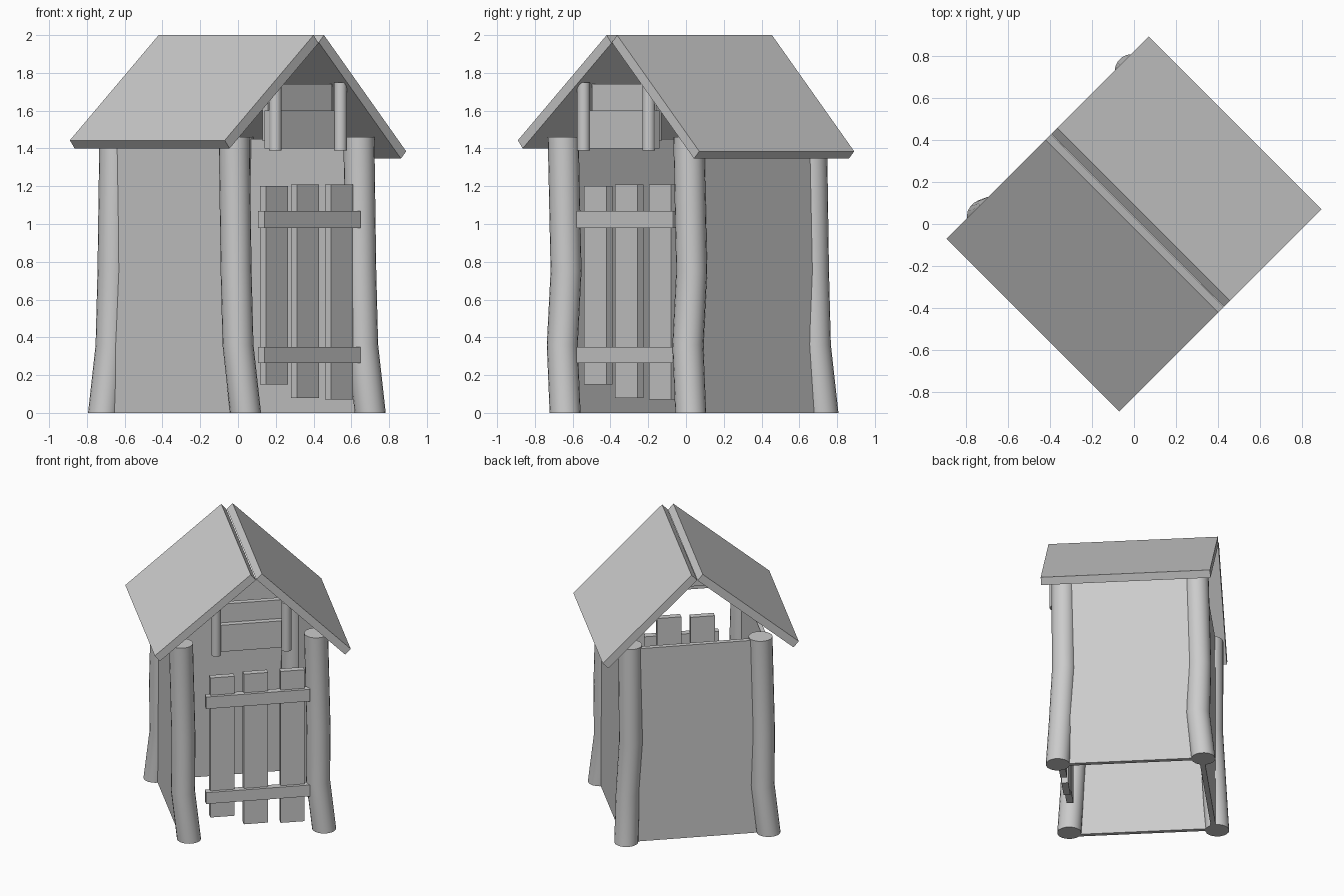
import bpy, bmesh, math
from mathutils import Vector, Matrix

if "Cube" in bpy.data.objects:
    bpy.data.objects.remove(bpy.data.objects["Cube"])

TURN = math.radians(45)          # the hut stands turned 45 degrees


def finish(name, bm, turned=True, smooth=False):
    bmesh.ops.recalc_face_normals(bm, faces=bm.faces)
    mesh = bpy.data.meshes.new(name)
    bm.to_mesh(mesh)
    bm.free()
    ob = bpy.data.objects.new(name, mesh)
    bpy.context.collection.objects.link(ob)
    if turned:
        ob.rotation_euler.z = TURN
    if smooth:
        bpy.ops.object.select_all(action='DESELECT')
        ob.select_set(True)
        bpy.context.view_layer.objects.active = ob
        bpy.ops.object.shade_smooth_by_angle(angle=math.radians(40))
    return ob


def box(name, u, v, z):
    """Box in hut space: u across, v towards the door side, z up."""
    bm = bmesh.new()
    bmesh.ops.create_cube(bm, size=1)
    lo = Vector((u[0], -v[1], z[0]))
    hi = Vector((u[1], -v[0], z[1]))
    for p in bm.verts:
        p.co = Vector((lo[i] + (hi[i] - lo[i]) * (p.co[i] + 0.5) for i in range(3)))
    return finish(name, bm)


def tube(name, rings, turned, sides=20):
    """Log lofted through rings of (x, y, z, radius)."""
    bm = bmesh.new()
    loops = []
    for x, y, z, r in rings:
        loops.append([bm.verts.new((x + r * math.cos(2 * math.pi * i / sides),
                                    y + r * math.sin(2 * math.pi * i / sides), z))
                      for i in range(sides)])
    for a, b in zip(loops, loops[1:]):
        for i in range(sides):
            j = (i + 1) % sides
            bm.faces.new((a[i], a[j], b[j], b[i]))
    bm.faces.new(loops[0][::-1])
    bm.faces.new(loops[-1])
    return finish(name, bm, turned, smooth=True)


def roof_panel(name, eave, ridge, drop, half_len=0.58):
    """Slab with a sloping cross-section, extruded along the ridge."""
    e, r, d = Vector(eave), Vector(ridge), Vector(drop)
    bm = bmesh.new()
    face = bm.faces.new([bm.verts.new((p.x, -half_len, p.y))
                         for p in (e, r, r + d, e + d)])
    ext = bmesh.ops.extrude_face_region(bm, geom=[face])
    bmesh.ops.translate(bm, vec=(0, 2 * half_len, 0),
                        verts=[g for g in ext['geom'] if isinstance(g, bmesh.types.BMVert)])
    return finish(name, bm)


# Roof
roof_panel("roof_left", (-0.679, 1.443), (-0.014, 2.0), (0.036, -0.043))
roof_panel("roof_right", (0.679, 1.385), (0.064, 2.0), (-0.039, -0.039))

# Crooked corner posts: one bend shape, turned for each corner
BEND = [(0, 0, 0), (-0.04, -0.015, 0.36), (-0.05, 0.005, 0.75), (-0.06, -0.01, 1.46)]
CORNERS = {"post_front_left": (0.04, -0.64, 0),
           "post_front_right": (0.70, 0.025, 0),
           "post_back_left": (-0.712, 0.035, 180),
           "post_back_right": (-0.01, 0.725, 90)}
for name, (x, y, deg) in CORNERS.items():
    rot = Matrix.Rotation(math.radians(deg), 3, 'Z')
    pts = [rot @ Vector(b) + Vector((x, y, 0)) for b in BEND]
    tube(name, [(p.x, p.y, p.z, 0.082) for p in pts], turned=False)

# Walls
box("wall_left", (-0.478, -0.448), (-0.52, 0.45), (0, 1.45))
box("wall_right", (0.49, 0.52), (-0.52, 0.45), (0, 1.45))
box("wall_back", (-0.46, 0.50), (-0.525, -0.49), (0, 1.45))

# Gate slats and rails
for i, (u0, u1, z0, z1) in enumerate([(-0.277, -0.11, 0.15, 1.20),
                                      (-0.045, 0.122, 0.08, 1.21),
                                      (0.21, 0.375, 0.07, 1.21)]):
    box(f"gate_slat_{i + 1}", (u0, u1), (0.44, 0.486), (z0, z1))
box("gate_rail_lower", (-0.311, 0.41), (0.46, 0.509), (0.265, 0.35))
box("gate_rail_upper", (-0.311, 0.41), (0.46, 0.509), (0.98, 1.07))

# Gable boards and their short posts
box("gable_board_lower", (-0.265, 0.265), (0.465, 0.505), (1.40, 1.60))
box("gable_board_upper", (-0.24, 0.24), (0.425, 0.465), (1.44, 1.74))
for side, s in (("left", -1), ("right", 1)):
    tube(f"gable_post_{side}", [(s * 0.244, -0.523, 1.39, 0.034),
                                (s * 0.244, -0.523, 1.75, 0.034)], True, 16)
